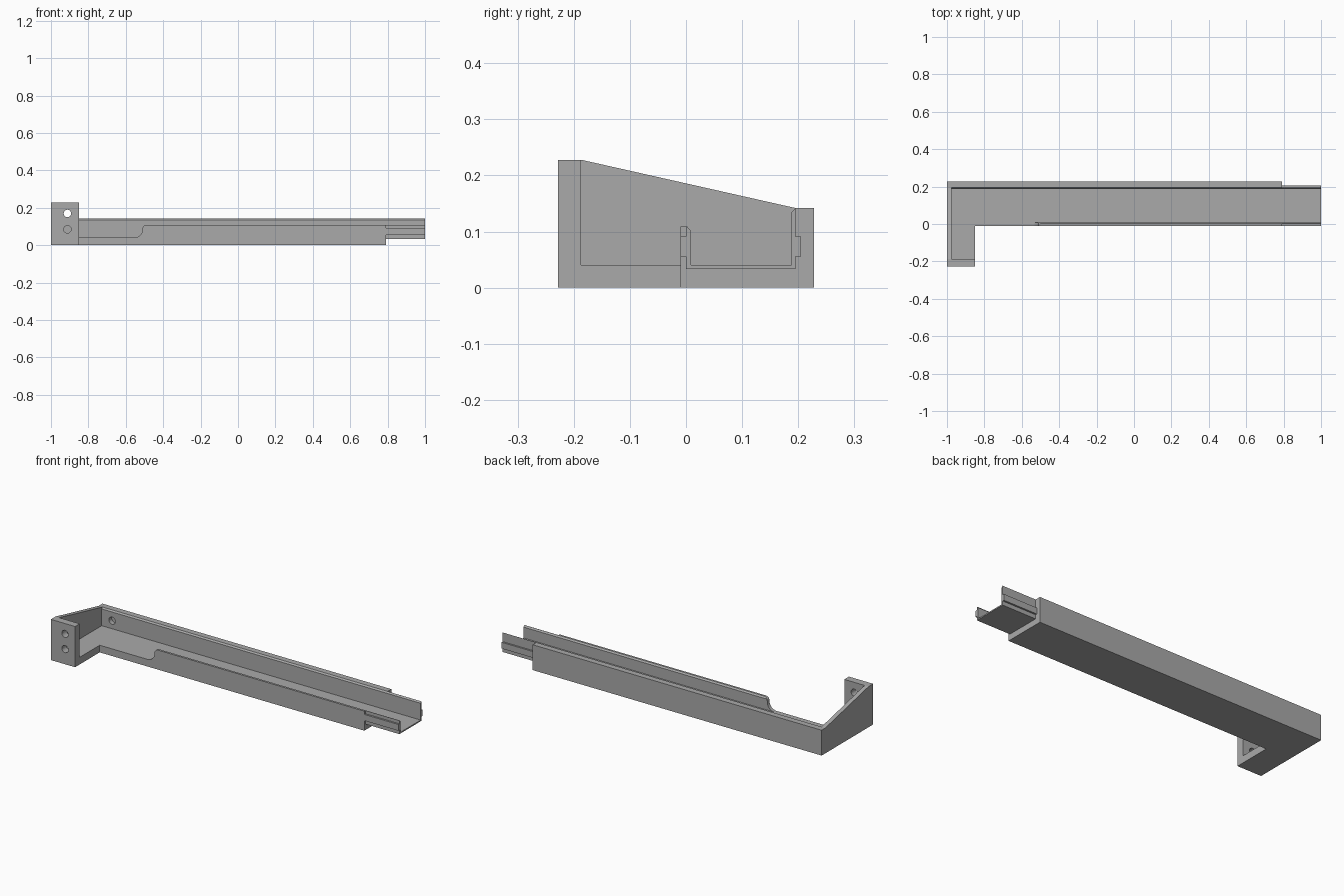
import bpy, bmesh, math
from mathutils import Vector

cube = bpy.data.objects.get("Cube")
if cube:
    bpy.data.objects.remove(cube, do_unlink=True)

grey = bpy.data.materials.new("plain grey")
grey.use_nodes = True
grey.diffuse_color = (0.4, 0.4, 0.4, 1)
grey.node_tree.nodes["Principled BSDF"].inputs["Base Color"].default_value = (0.4, 0.4, 0.4, 1)


def prism(name, profile, axis, start, end):
    """Extrude a 2D profile along x (profile is y, z) or y (profile is x, z)."""
    bm = bmesh.new()
    place = (lambda a, b: (start, a, b)) if axis == "x" else (lambda a, b: (a, start, b))
    face = bm.faces.new([bm.verts.new(place(a, b)) for a, b in profile])
    grown = bmesh.ops.extrude_face_region(bm, geom=[face])
    shift = Vector((end - start, 0, 0) if axis == "x" else (0, end - start, 0))
    bmesh.ops.translate(bm, vec=shift, verts=[g for g in grown["geom"] if isinstance(g, bmesh.types.BMVert)])
    bmesh.ops.recalc_face_normals(bm, faces=bm.faces)
    mesh = bpy.data.meshes.new(name)
    bm.to_mesh(mesh)
    bm.free()
    obj = bpy.data.objects.new(name, mesh)
    bpy.context.collection.objects.link(obj)
    mesh.materials.append(grey)
    return obj


def box(name, x, y, z):
    return prism(name, [(y[0], z[0]), (y[1], z[0]), (y[1], z[1]), (y[0], z[1])], "x", *x)


def cut(target, cutter):
    mod = target.modifiers.new("cut", "BOOLEAN")
    mod.operation = "DIFFERENCE"
    mod.solver = "EXACT"
    mod.object = cutter
    cutter.hide_render = True
    cutter.hide_set(True)


def arc(cx, cz, r, a0, a1, n=10):
    steps = [math.radians(a0 + (a1 - a0) * i / n) for i in range(n + 1)]
    return [(cx + r * math.cos(t), cz + r * math.sin(t)) for t in steps]


LEFT, INNER, LEG, JOINT = -1.0, -0.976, -0.85, 0.79
FRONT, BACK, PANEL = -0.228, 0.228, -0.187
FLOOR, LOW, HIGH = 0.04, 0.109, 0.142


def channel(front, back, bottom):
    """U section with chamfered inner top edges."""
    return [(front, bottom), (back, bottom), (back, HIGH), (0.195, HIGH), (0.188, HIGH - 0.008),
            (0.188, FLOOR), (0.009, FLOOR), (0.009, LOW - 0.008), (0.002, LOW), (front, LOW)]


# Main trough and the thinner connecting tongue
trough = prism("trough", channel(-0.01, BACK, 0), "x", INNER, JOINT)
tongue = prism("tongue", channel(0, 0.1952, 0.033), "x", JOINT, 1.0)
for side, y in (("front", (-0.01, 0)), ("back", (0.195, 0.205))):
    box(side + "_tongue_rib", (JOINT, 1.0), y, (0.056, 0.091))

# Sloping end wall, side leg and mounting panel
prism("end_wall", [(FRONT, 0), (BACK, 0), (BACK, HIGH), (0.195, HIGH), (PANEL, BACK), (FRONT, BACK)],
      "x", LEFT, INNER)
box("leg_floor", (INNER, LEG), (PANEL, -0.01), (0, FLOOR))
panel = box("mounting_panel", (INNER, LEG), (FRONT, PANEL), (0, BACK))

# Curved opening in the low front wall
opening = [(INNER - 0.01, 0.2), (INNER - 0.01, FLOOR)]
opening += arc(-0.555, FLOOR + 0.045, 0.045, -90, 0)
opening += arc(-0.49, LOW - 0.02, 0.02, 180, 90, 6) + [(-0.49, 0.2)]
cut(trough, prism("opening_cutter", opening, "y", -0.03, 0.03))

# Screw holes through the panel, and a blind recess in the back wall
for name, z in (("upper", 0.17), ("lower", 0.085)):
    cut(panel, prism(name + "_hole_cutter", arc(-0.912, z, 0.02, 0, 345, 23), "y", -0.25, -0.15))
cut(trough, prism("recess_cutter", arc(-0.912, 0.085, 0.02, 0, 345, 23), "y", 0.17, 0.213))
